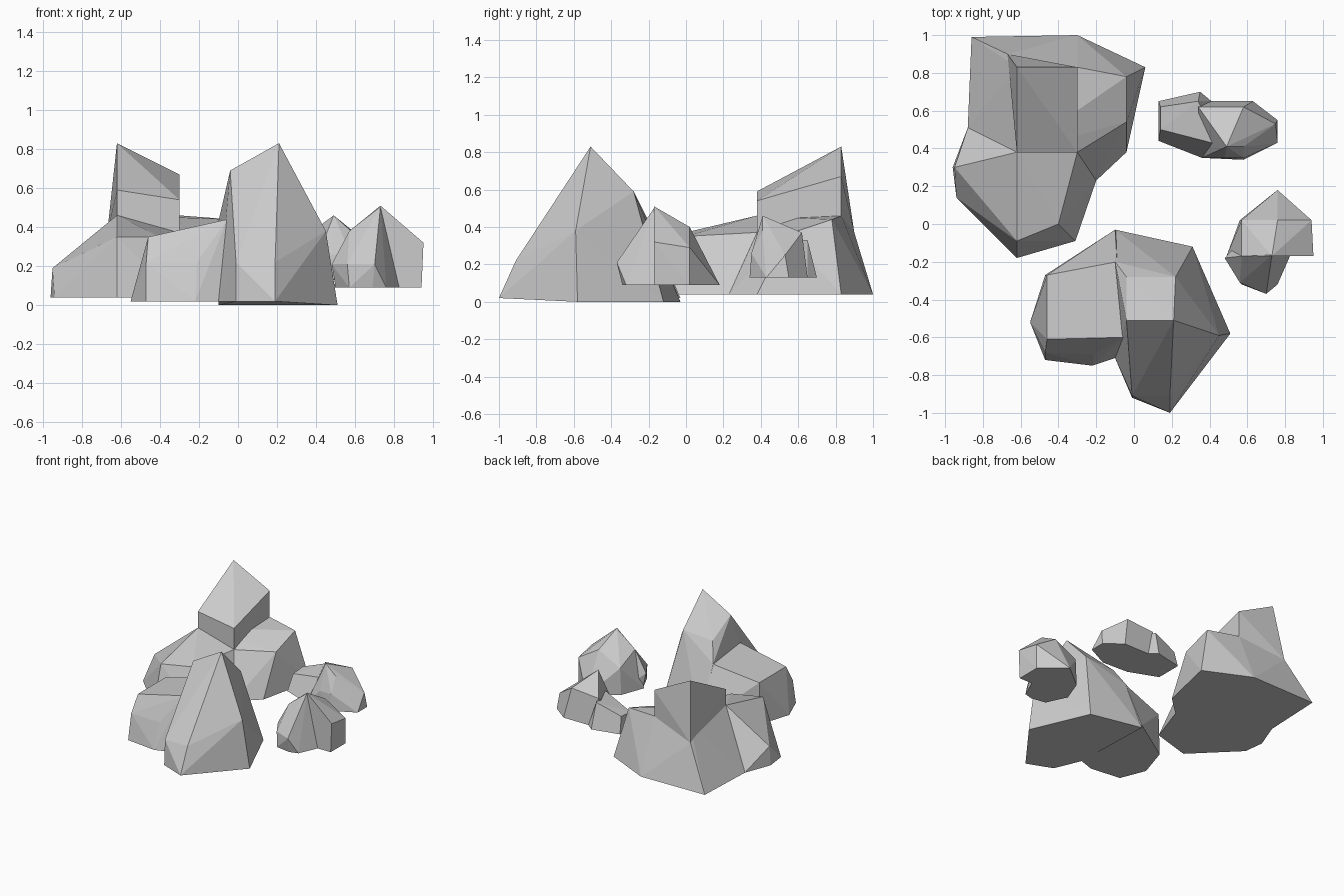
import bpy, bmesh


def at(z, *pts):
    """Footprint points placed at one height."""
    return [(x, y, z) for x, y in pts]


def rock(name, *lobes):
    """Faceted rock made of overlapping convex chunks, welded with booleans."""
    pieces = []
    for lobe in lobes:
        bm = bmesh.new()
        for p in lobe:
            bm.verts.new(p)
        res = bmesh.ops.convex_hull(bm, input=bm.verts[:])
        loose = [v for v in bm.verts if not v.link_faces]
        bmesh.ops.delete(bm, geom=loose, context='VERTS')
        bmesh.ops.dissolve_limit(bm, angle_limit=0.05, verts=bm.verts[:], edges=bm.edges[:])
        bmesh.ops.recalc_face_normals(bm, faces=bm.faces[:])
        me = bpy.data.meshes.new(name)
        bm.to_mesh(me)
        bm.free()
        ob = bpy.data.objects.new(name, me)
        bpy.context.collection.objects.link(ob)
        pieces.append(ob)
    main = pieces[0]
    for i, other in enumerate(pieces[1:]):
        other.name = name + "_chunk"
        mod = main.modifiers.new("weld", 'BOOLEAN')
        mod.operation = 'UNION'
        mod.solver = 'EXACT'
        mod.object = other
        bpy.context.view_layer.objects.active = main
        bpy.ops.object.modifier_apply(modifier=mod.name)
        bpy.data.objects.remove(other)
    return main


# large rear boulder: back mass, front apron, slanted block on top
rock("rear_boulder",
     at(.04, (-.86, .99), (-.3, 1), (.06, .83), (-.04, .38), (-.2, .23), (-.88, .51))
     + [(-.62, .38, .46), (-.3, .38, .37), (-.62, .83, .47), (-.3, .83, .46),
        (-.04, .78, .44), (-.04, .54, .36), (-.67, .9, .37)],
     at(.04, (-.88, .51), (-.96, .3), (-.94, .14), (-.62, -.18), (-.31, -.09), (-.2, .23))
     + [(-.95, .3, .19), (-.62, .38, .461), (-.3, .38, .371), (-.4, 0, .35), (-.62, -.09, .35)],
     at(.2, (-.62, .379), (-.3, .379), (-.3, .83))
     + [(-.67, .9, .37), (-.62, .379, .59), (-.3, .379, .54), (-.3, .83, .67), (-.62, .83, .83)])

# front boulder: tall peak and a low left shoulder
rock("front_boulder",
     at(0, (-.1, -.03), (.31, -.12), (.51, -.58))
     + at(.02, (.19, -1), (-.01, -.92), (-.1, -.71))
     + [(-.1, -.2, .43), (-.06, -.6, .44), (.21, -.51, .83), (-.04, -.51, .69),
        (.22, -.28, .59), (-.04, -.28, .57), (.45, -.59, .38), (-.01, -.91, .22), (.19, -.91, .22)],
     at(.02, (-.1, -.03), (-.1, -.71), (-.22, -.75), (-.47, -.72), (-.55, -.52), (-.47, -.27), (.1, -.4))
     + [(-.46, -.61, .35), (-.46, -.27, .35), (-.09, -.2, .43), (-.055, -.6, .44),
        (-.21, -.69, .22), (-.47, -.68, .22)])

# small rear right stone: pointed right half and a low left half
rock("rear_small_stone",
     at(.13, (.41, .65), (.63, .65), (.76, .55), (.76, .43), (.58, .34), (.36, .35))
     + [(.58, .62, .37), (.34, .62, .35), (.49, .41, .46), (.58, .41, .38),
        (.75, .53, .25), (.58, .35, .26), (.48, .35, .26)],
     at(.13, (.13, .65), (.35, .7), (.41, .65), (.36, .35), (.13, .44))
     + [(.14, .62, .26), (.14, .5, .25), (.34, .65, .33), (.45, .42, .33)])

# small right stone: rear mass with a flat front, narrow front foot
rock("right_small_stone",
     at(.09, (.49, -.17), (.56, .02), (.76, .18), (.94, .02), (.94, -.17))
     + [(.73, -.17, .51), (.76, .02, .4), (.57, -.17, .38), (.57, .02, .3),
        (.95, -.17, .32), (.94, .02, .29)],
     at(.09, (.5, -.17), (.57, -.32), (.69, -.34), (.76, -.32), (.83, -.16), (.6, -.05))
     + [(.48, -.18, .21), (.7, -.37, .21), (.56, -.31, .21), (.57, -.17, .38), (.73, -.165, .51)])
